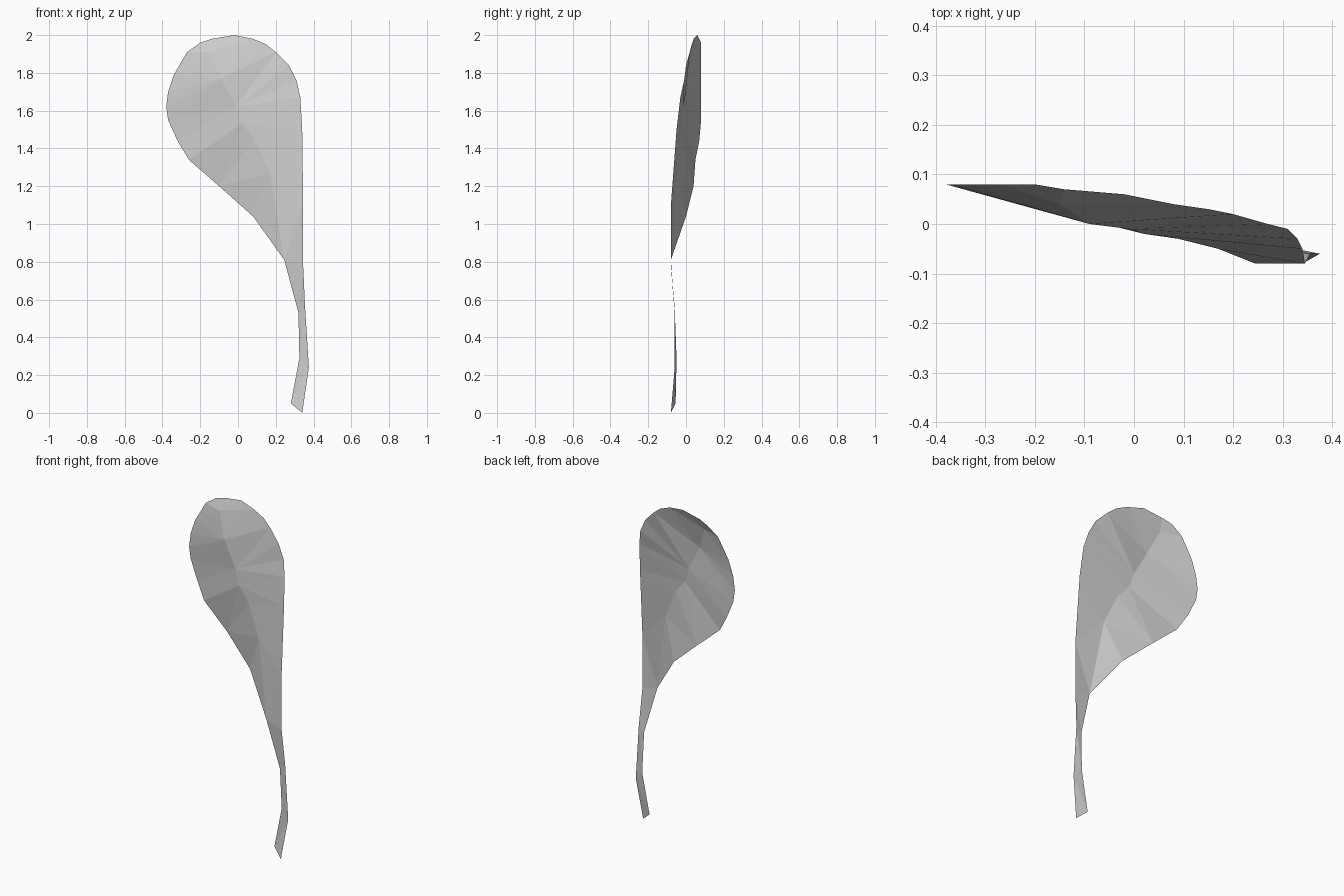
import bpy
import bmesh
from mathutils import Vector

cube = bpy.data.objects.get("Cube")
if cube:
    bpy.data.objects.remove(cube, do_unlink=True)


def make_material(name, value):
    """Plain matte grey, shown in the viewport and in renders."""
    material = bpy.data.materials.new(name)
    material.use_nodes = True
    colour = (value, value, value, 1)
    material.diffuse_color = colour
    shader = material.node_tree.nodes["Principled BSDF"]
    shader.inputs["Base Color"].default_value = colour
    shader.inputs["Roughness"].default_value = 0.9
    return material


def distance(first, second):
    return (Vector(first) - Vector(second)).length


def stitch(first, second):
    """Triangles between two chains, always closing the shorter diagonal."""
    triangles = []
    i = j = 0
    while i < len(first) - 1 or j < len(second) - 1:
        if j == len(second) - 1:
            step_first = True
        elif i == len(first) - 1:
            step_first = False
        else:
            step_first = (distance(first[i + 1], second[j])
                          < distance(first[i], second[j + 1]))
        if step_first:
            triangles.append((first[i], second[j], first[i + 1]))
            i += 1
        else:
            triangles.append((first[i], second[j], second[j + 1]))
            j += 1
    return triangles


def build_sheet(name, strips, material):
    """Join pairs of chains into one thin, flat-faced sheet."""
    bm = bmesh.new()
    shared = {}
    for first, second in strips:
        for triangle in stitch(first, second):
            if len(set(triangle)) < len(triangle):
                continue
            corners = []
            for point in triangle:
                if point not in shared:
                    shared[point] = bm.verts.new(point)
                corners.append(shared[point])
            bm.faces.new(corners)
    bmesh.ops.recalc_face_normals(bm, faces=bm.faces[:])
    bm.normal_update()
    # The open side of the blade faces the front
    if sum(face.normal.y * face.calc_area() for face in bm.faces) > 0:
        bmesh.ops.reverse_faces(bm, faces=bm.faces[:])
    mesh = bpy.data.meshes.new(name)
    bm.to_mesh(mesh)
    bm.free()
    mesh.materials.append(material)
    sheet = bpy.data.objects.new(name, mesh)
    bpy.context.collection.objects.link(sheet)
    return sheet


leaf_grey = make_material("leaf grey", 0.6)

# Where the stem meets the blade, and the tip where the rims meet the crease
base_inner = (.245, -.08, .81)
base_outer = (.345, -.08, .78)
tip = (-.2, .08, 1.96)

# Folded midrib of the blade
crease = [base_inner, (.17, -.05, 1.27), (.09, -.03, 1.45), (.02, -.02, 1.53),
          (-.01, -.01, 1.62), (-.09, 0, 1.77), (-.15, .04, 1.91), tip]

# Bulging inner rim, from the stem up to the tip
inner_rim = [base_inner, (.08, 0, 1.04), (-.1, .04, 1.2), (-.26, .05, 1.34),
             (-.32, .07, 1.44), (-.37, .08, 1.55), (-.38, .08, 1.62),
             (-.37, .08, 1.7), (-.34, .08, 1.79), (-.27, .08, 1.91), tip]

# Straighter outer rim, curling over the top to the tip
outer_rim = [base_outer, (.345, -.08, 1.1), (.34, -.05, 1.5),
             (.33, -.03, 1.67), (.31, -.01, 1.76), (.27, 0, 1.84),
             (.2, .02, 1.91), (.15, .03, 1.95), (.08, .04, 1.98),
             (-.02, .06, 2), (-.14, .07, 1.98), tip]

# Two edges of the narrow bent stem
stem_inner = [(.28, -.055, .05), (.325, -.05, .29), (.32, -.06, .53), base_inner]
stem_outer = [(.34, -.08, 0), (.375, -.06, .24), (.355, -.06, .56), base_outer]

build_sheet("leaf_blade", [(inner_rim, crease), (crease, outer_rim)], leaf_grey)
build_sheet("leaf_stem", [(stem_inner, stem_outer)], leaf_grey)
